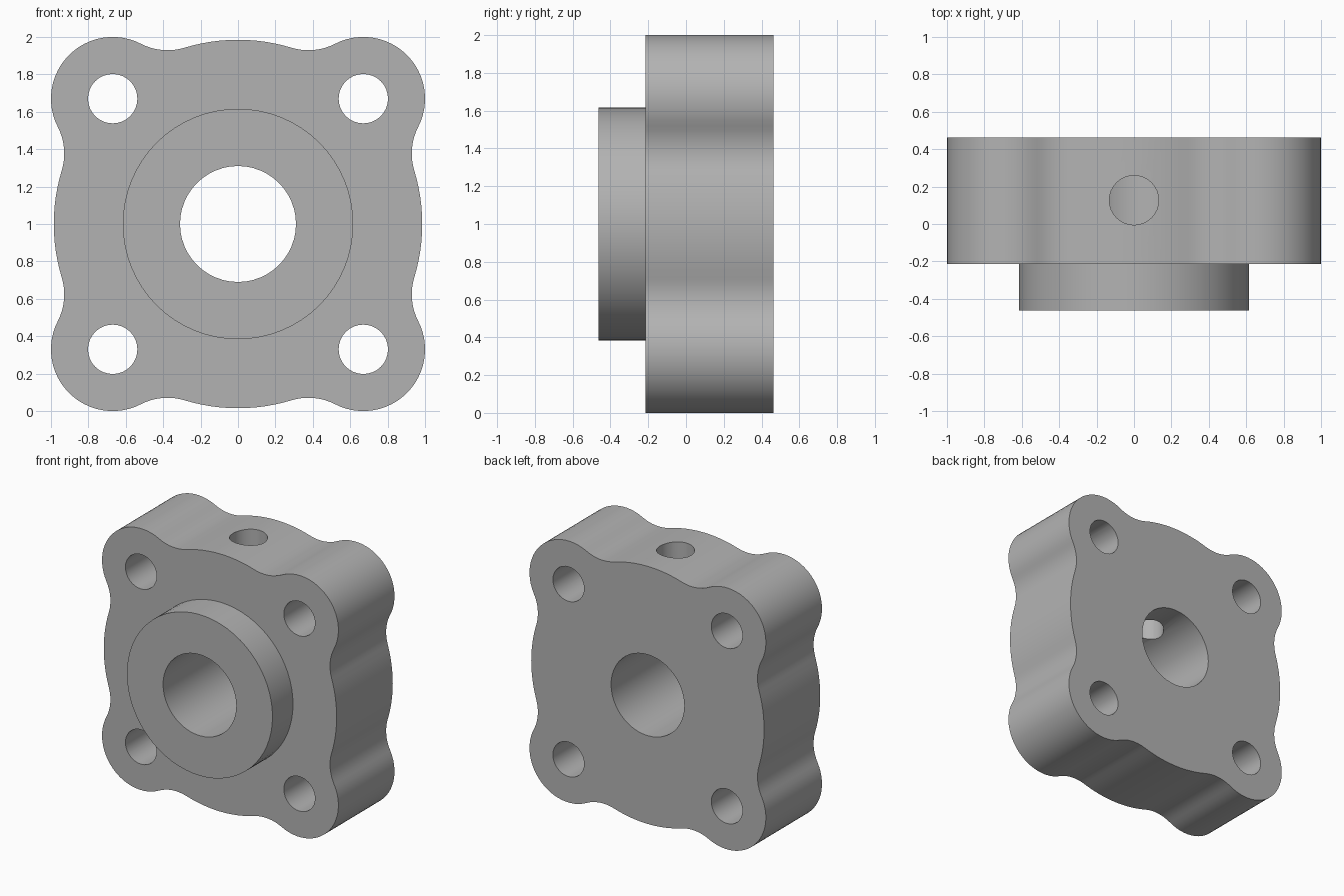
import bpy, bmesh
from math import pi, sin, cos, atan2, acos, hypot
from mathutils import Matrix, Vector

cube = bpy.data.objects.get("Cube")
if cube:
    bpy.data.objects.remove(cube, do_unlink=True)

MID = 1.0                           # height of the main axis
FRONT, STEP, BACK = -0.463, -0.215, 0.463
DISC_R, LOBE_R, FILLET_R, BOLT = 0.985, 0.33, 0.31, 0.67

grey = bpy.data.materials.new("plain grey")
grey.use_nodes = True
colour = (0.45, 0.45, 0.45, 1)
grey.diffuse_color = colour
grey.node_tree.nodes["Principled BSDF"].inputs["Base Color"].default_value = colour


def finish(name, bm):
    bmesh.ops.recalc_face_normals(bm, faces=bm.faces)
    mesh = bpy.data.meshes.new(name)
    bm.to_mesh(mesh)
    bm.free()
    mesh.materials.append(grey)
    ob = bpy.data.objects.new(name, mesh)
    bpy.context.collection.objects.link(ob)
    return ob


def cylinder(name, r, start, end, sides=48):
    """Cylinder between two points on the y or z axis direction."""
    start, end = Vector(start), Vector(end)
    axis = end - start
    turn = axis.to_track_quat('Z', 'Y').to_matrix().to_4x4()
    bm = bmesh.new()
    bmesh.ops.create_cone(bm, cap_ends=True, segments=sides, radius1=r, radius2=r,
                          depth=axis.length,
                          matrix=Matrix.Translation((start + end) / 2) @ turn)
    return finish(name, bm)


def arc(cx, cz, r, a0, a1, steps):
    return [Vector((cx + r * cos(a0 + (a1 - a0) * i / steps),
                    cz + r * sin(a0 + (a1 - a0) * i / steps))) for i in range(steps)]


def combine(target, other, operation):
    mod = target.modifiers.new(operation.lower(), 'BOOLEAN')
    mod.operation, mod.object, mod.solver = operation, other, 'EXACT'
    bpy.context.view_layer.objects.active = target
    bpy.ops.object.modifier_apply(modifier=mod.name)
    bpy.data.objects.remove(other, do_unlink=True)


# Outline of one quarter: half disc arc, fillet, corner lobe, fillet, half disc arc
lobe_dist = hypot(BOLT, BOLT)
to_fillet, lobe_gap = DISC_R + FILLET_R, LOBE_R + FILLET_R
spread = acos((to_fillet ** 2 + lobe_dist ** 2 - lobe_gap ** 2) / (2 * to_fillet * lobe_dist))
low, high = pi / 4 - spread, pi / 4 + spread
f1 = Vector((to_fillet * cos(low), to_fillet * sin(low)))
to_lobe = atan2(BOLT - f1.y, BOLT - f1.x)
away = to_lobe - pi                    # lobe centre towards the lower fillet
quarter = arc(0, 0, DISC_R, 0, low, 6)
quarter += arc(f1.x, f1.y, FILLET_R, low + pi, to_lobe, 8)
quarter += arc(BOLT, BOLT, LOBE_R, away, pi / 2 - away, 24)
quarter += arc(f1.y, f1.x, FILLET_R, pi / 2 - to_lobe + 2 * pi, high + pi, 8)
quarter += arc(0, 0, DISC_R, high, pi / 2, 6)

# Scalloped flange
bm = bmesh.new()
ring = []
for k in range(4):
    spin = Matrix.Rotation(k * pi / 2, 2)
    for p in quarter:
        q = spin @ p
        ring.append(bm.verts.new((q.x, STEP, MID + q.y)))
face = bm.faces.new(ring)
out = bmesh.ops.extrude_face_region(bm, geom=[face])
bmesh.ops.translate(bm, vec=(0, BACK - STEP, 0),
                    verts=[g for g in out["geom"] if isinstance(g, bmesh.types.BMVert)])
flange = finish("flange_with_hub", bm)

# Raised front hub
combine(flange, cylinder("hub", 0.616, (0, FRONT, MID), (0, 0, MID), 64), 'UNION')

# Central bore, four bolt holes and the top port into the bore
combine(flange, cylinder("bore_cutter", 0.31, (0, -1, MID), (0, 1, MID)), 'DIFFERENCE')
for sx in (-1, 1):
    for sz in (-1, 1):
        x, z = sx * BOLT, MID + sz * BOLT
        combine(flange, cylinder("bolt_cutter", 0.132, (x, -1, z), (x, 1, z), 32), 'DIFFERENCE')
combine(flange, cylinder("port_cutter", 0.132, (0, 0.127, MID), (0, 0.127, 2.3), 32), 'DIFFERENCE')

# Smooth walls with sharp rims
bpy.ops.object.select_all(action='DESELECT')
flange.select_set(True)
bpy.context.view_layer.objects.active = flange
bpy.ops.object.shade_smooth_by_angle(angle=pi / 6)
